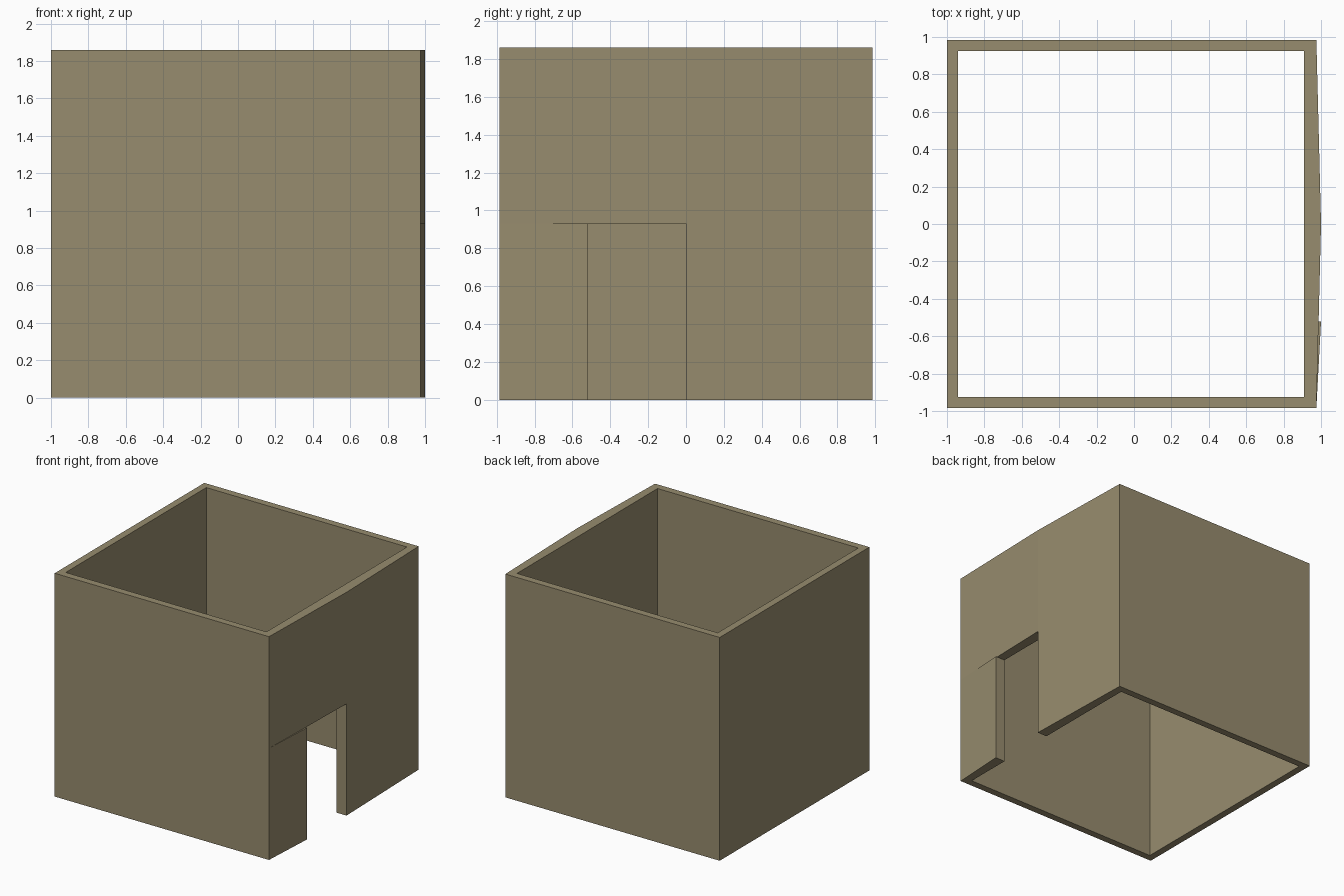
import bpy, bmesh

if "Cube" in bpy.data.objects:
    bpy.data.objects.remove(bpy.data.objects["Cube"])

H, DOOR_H = 1.86, 0.93
Y = 0.985

mat = bpy.data.materials.new("khaki plaster")
mat.diffuse_color = (0.31, 0.262, 0.156, 1.0)
mat.use_nodes = True
mat.node_tree.nodes["Principled BSDF"].inputs["Base Color"].default_value = mat.diffuse_color

# Wall stations, counter-clockwise: (outer point, inner point)
# The right wall bows out slightly at its middle; the doorway spans stations 1 to 2.
upper = [((0.975, -Y), (0.91, -0.925)),
         ((0.987, -0.52), (0.91, -0.52)),
         ((1.0, 0.0), (0.91, 0.0)),
         ((0.975, Y), (0.91, 0.925)),
         ((-1.0, Y), (-0.94, 0.925)),
         ((-1.0, -Y), (-0.94, -0.925))]
# Below the lintel the front door jamb flares outward
lower = list(upper)
lower[1] = ((1.0, -0.52), (0.91, -0.52))

bm = bmesh.new()


def face(*pts):
    bm.faces.new([bm.verts.new(p) for p in pts])


def tier(stations, z0, z1, door, cap_z):
    """Outer and inner wall panels plus the rim strip at cap_z."""
    n = len(stations)
    for i in range(n):
        if door and i == 1:
            continue
        (ao, ai), (bo, bi) = stations[i], stations[(i + 1) % n]
        face((*ao, z0), (*bo, z0), (*bo, z1), (*ao, z1))
        face((*bi, z0), (*ai, z0), (*ai, z1), (*bi, z1))
        face((*ao, cap_z), (*bo, cap_z), (*bi, cap_z), (*ai, cap_z))


tier(lower, 0, DOOR_H, True, 0)
tier(upper, DOOR_H, H, False, H)

# Door jambs
for o, i in lower[1:3]:
    face((*o, 0), (*i, 0), (*i, DOOR_H), (*o, DOOR_H))
# Lintel underside
(ao, ai), (bo, bi) = upper[1:3]
face(*[(*p, DOOR_H) for p in (ao, bo, bi, ai)])
# Thin ledge on top of the flared jamb
face(*[(*p, DOOR_H) for p in (lower[0][0], lower[1][0], upper[1][0])])

bmesh.ops.remove_doubles(bm, verts=bm.verts, dist=0.0005)
bmesh.ops.recalc_face_normals(bm, faces=bm.faces)

mesh = bpy.data.meshes.new("house_walls")
bm.to_mesh(mesh)
bm.free()
mesh.materials.append(mat)
walls = bpy.data.objects.new("house_walls", mesh)
bpy.context.collection.objects.link(walls)
